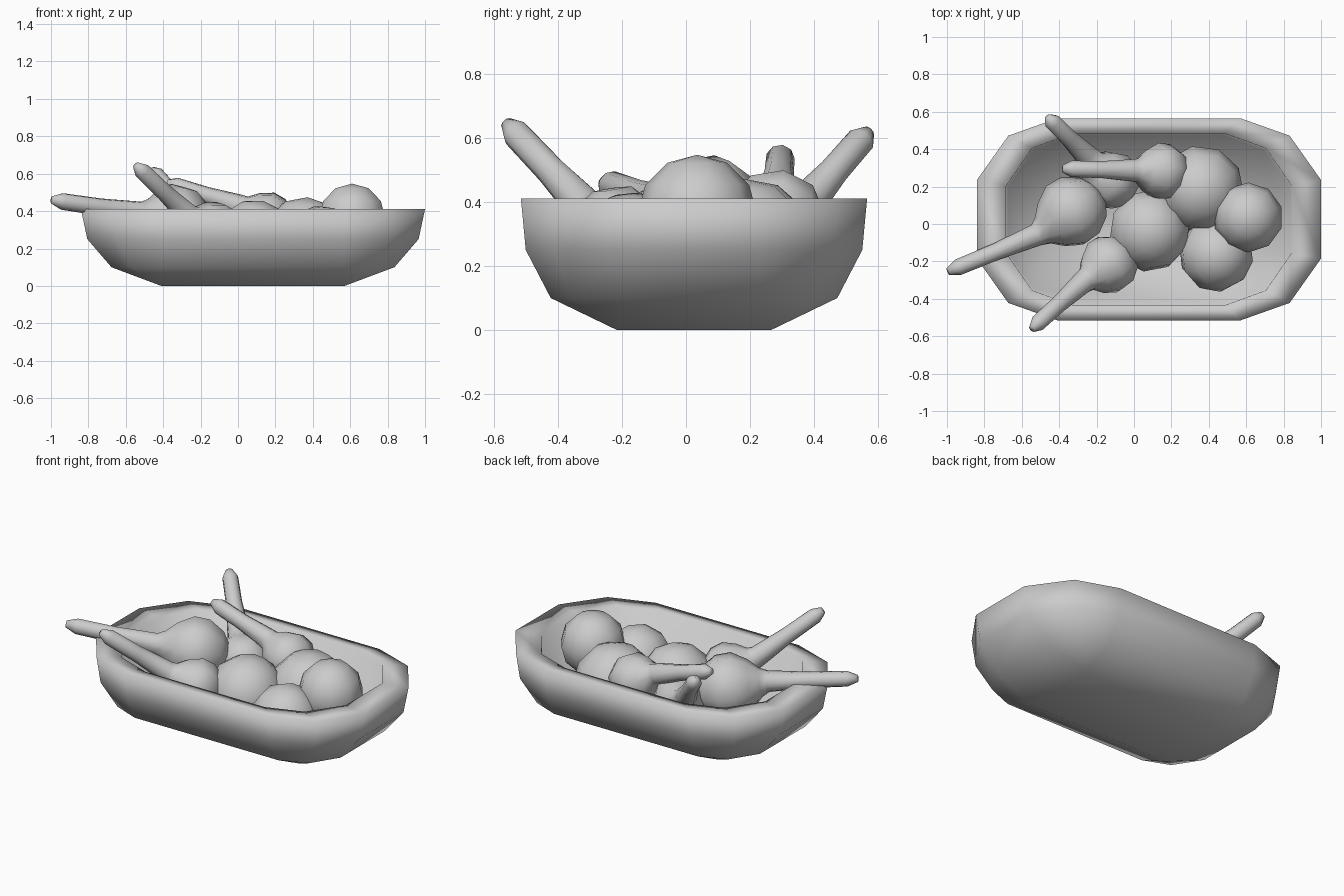
import bpy, bmesh, math
from mathutils import Vector

cube = bpy.data.objects.get("Cube")
if cube:
    bpy.data.objects.remove(cube)

grey = bpy.data.materials.new("plain grey")
grey.use_nodes = True
colour = (0.6, 0.6, 0.6, 1)
grey.diffuse_color = colour
grey.node_tree.nodes["Principled BSDF"].inputs["Base Color"].default_value = colour


def finish(name, bm):
    """Turn a bmesh into a smooth grey object."""
    bmesh.ops.recalc_face_normals(bm, faces=bm.faces)
    for face in bm.faces:
        face.smooth = True
    mesh = bpy.data.meshes.new(name)
    bm.to_mesh(mesh)
    bm.free()
    mesh.materials.append(grey)
    obj = bpy.data.objects.new(name, mesh)
    bpy.context.collection.objects.link(obj)
    return obj


def bridge(bm, rings):
    """Join neighbouring closed rings with quads."""
    n = len(rings[0])
    for a, b in zip(rings, rings[1:]):
        for i in range(n):
            j = (i + 1) % n
            bm.faces.new((a[i], a[j], b[j], b[i]))


# Bowl: a rectangle growing into a rounded-corner outline, with a broad rim
# and a straight-sided hollow
def outline(spread_x, spread_y):
    arc = [(1, -0.1), (0.61, 0.69), (0, 1)]
    corner = [(0.49 + 0.43 * spread_x * u, 0.24 + 0.3 * spread_y * v) for u, v in arc]
    pts = []
    for sx, sy, order in ((1, 1, 1), (-1, 1, -1), (-1, -1, 1), (1, -1, -1)):
        pts += [(sx * x, sy * y) for x, y in corner[::order]]
    return pts


# height, corner spread in x and y, overall size in x and y
sections = [(0, 0, 0, 1, 1), (0.1, 0.62, 0.69, 1, 1), (0.25, 0.92, 0.95, 1, 1),
            (0.41, 1, 1, 1, 1), (0.41, 1, 1, 0.83, 0.85), (0.14, 1, 1, 0.82, 0.83)]
bm = bmesh.new()
rings = []
for z, sx, sy, size_x, size_y in sections:
    rings.append([bm.verts.new((0.08 + x * size_x, 0.025 + y * size_y, z))
                  for x, y in outline(sx, sy)])
bridge(bm, rings)
bm.faces.new(rings[0])
bm.faces.new(rings[-1])
bmesh.ops.remove_doubles(bm, verts=bm.verts, dist=0.0005)
finish("bowl", bm)


# Round fruits
def round_fruit(name, centre, radius, turn):
    bm = bmesh.new()
    bmesh.ops.create_uvsphere(bm, u_segments=10, v_segments=6, radius=radius)
    obj = finish(name, bm)
    obj.location = centre
    obj.rotation_euler = (turn * 0.4, turn * 0.3, turn)


round_fruit("middle_fruit", (0.085, -0.035, 0.24), 0.222, 0.5)
round_fruit("back_fruit", (0.355, 0.185, 0.24), 0.235, 0.2)
round_fruit("end_fruit", (0.61, 0.035, 0.36), 0.187, 0.0)
round_fruit("front_fruit", (0.44, -0.165, 0.23), 0.2, 0.8)


# Long-necked gourds: round body flowing into a bent stalk
def gourd(name, centre, radius, neck, tip, sides=9):
    c, neck, tip = Vector(centre), Vector(neck), Vector(tip)
    axis = (neck - c).normalized()
    stalk = (tip - neck).normalized()
    body = [(-0.97, 0.3), (-0.75, 0.67), (-0.3, 0.96), (0.15, 0.98), (0.6, 0.72), (0.9, 0.43)]
    path = [(c + axis * radius * s, radius * r, axis) for s, r in body]
    path += [(neck, 0.062, (axis + stalk).normalized()),
             (neck.lerp(tip, 0.45), 0.047, stalk),
             (neck.lerp(tip, 0.88), 0.045, stalk),
             (tip, 0.02, stalk)]
    bm = bmesh.new()
    rings = []
    for p, r, t in path:
        side = t.cross(Vector((0, 0, 1))).normalized()
        up = side.cross(t)
        angles = [math.tau * i / sides for i in range(sides)]
        rings.append([bm.verts.new(p + (side * math.cos(a) + up * math.sin(a)) * r)
                      for a in angles])
    bridge(bm, rings)
    bm.faces.new(rings[0])
    bm.faces.new(rings[-1])
    finish(name, bm)


gourd("side_gourd", (-0.34, 0.06, 0.355), 0.195, (-0.52, -0.06, 0.39), (-0.995, -0.255, 0.46))
gourd("front_gourd", (-0.14, -0.22, 0.30), 0.16, (-0.27, -0.31, 0.38), (-0.545, -0.56, 0.645))
gourd("back_gourd", (-0.13, 0.24, 0.28), 0.16, (-0.26, 0.37, 0.39), (-0.46, 0.57, 0.62))
gourd("top_gourd", (0.145, 0.28, 0.355), 0.155, (0.0, 0.285, 0.43), (-0.38, 0.295, 0.55))
